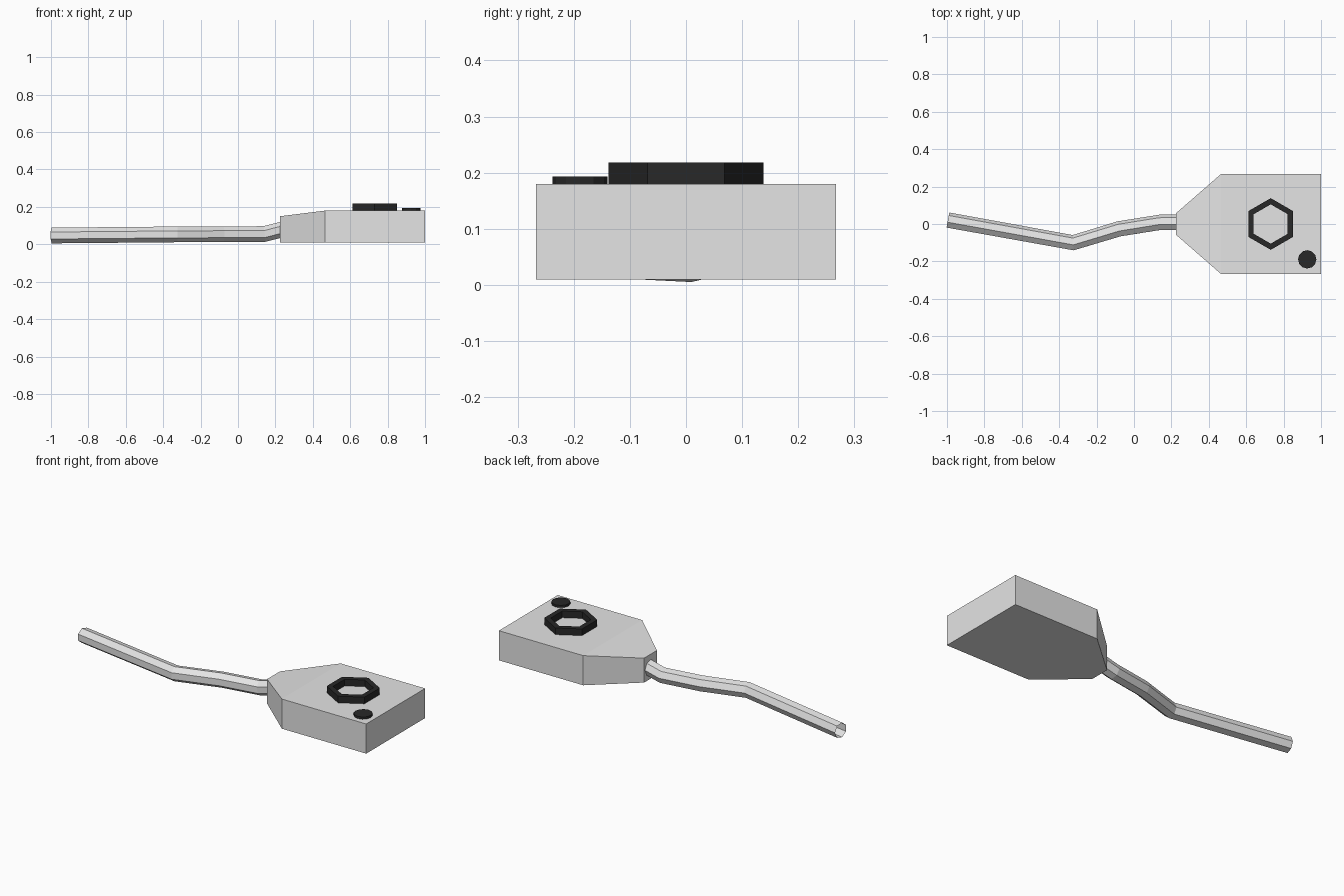
import bpy, bmesh, math
from mathutils import Vector

if "Cube" in bpy.data.objects:
    bpy.data.objects.remove(bpy.data.objects["Cube"])


def material(name, rgb, rough=0.6):
    m = bpy.data.materials.new(name)
    m.use_nodes = True
    m.diffuse_color = (*rgb, 1)
    node = m.node_tree.nodes["Principled BSDF"]
    node.inputs["Base Color"].default_value = (*rgb, 1)
    node.inputs["Roughness"].default_value = rough
    return m


GREY = material("light grey plastic", (0.78, 0.78, 0.78))
BLACK = material("black plastic", (0.021, 0.021, 0.021))


def finish(name, bm, mat):
    bmesh.ops.recalc_face_normals(bm, faces=bm.faces)
    mesh = bpy.data.meshes.new(name)
    bm.to_mesh(mesh)
    bm.free()
    mesh.materials.append(mat)
    obj = bpy.data.objects.new(name, mesh)
    bpy.context.collection.objects.link(obj)
    return obj


def ring_points(center, radius, sides, start=0.0):
    cx, cy, z = center
    angles = [start + math.tau * i / sides for i in range(sides)]
    return [(cx + radius * math.cos(a), cy + radius * math.sin(a), z) for a in angles]


def bridge(bm, a, b):
    n = len(a)
    for i in range(n):
        j = (i + 1) % n
        bm.faces.new((a[i], a[j], b[j], b[i]))


def add_ring(bm, points):
    return [bm.verts.new(p) for p in points]


# Housing: flat block whose back end tapers to the cable
BOTTOM, TOP, NECK_TOP = 0.01, 0.18, 0.15
half = [(0.225, 0.058), (0.465, 0.267), (1.0, 0.267)]
outline = half + [(x, -y) for x, y in reversed(half)]
bm = bmesh.new()
low = add_ring(bm, [(x, y, BOTTOM) for x, y in outline])
high = add_ring(bm, [(x, y, NECK_TOP if x < 0.3 else TOP) for x, y in outline])
bridge(bm, low, high)
bm.faces.new(low)
bm.faces.new((high[0], high[1], high[4], high[5]))
bm.faces.new((high[1], high[2], high[3], high[4]))
finish("housing", bm, GREY)

# Raised hexagonal rim on the housing
bm = bmesh.new()
loops = []
for radius, z in ((0.138, TOP), (0.138, 0.218), (0.105, 0.218), (0.105, TOP)):
    loops.append(add_ring(bm, ring_points((0.731, 0, z), radius, 6, math.pi / 2)))
for i in range(4):
    bridge(bm, loops[i], loops[(i + 1) % 4])
finish("hexagonal_rim", bm, BLACK)

# Small round button
bm = bmesh.new()
base, cap = [add_ring(bm, ring_points((0.926, -0.189, z), 0.049, 12)) for z in (TOP, 0.193)]
bridge(bm, base, cap)
bm.faces.new(base)
bm.faces.new(cap)
finish("button", bm, BLACK)

# Cable: open seven-sided tube swept along a bent path
path = [Vector(p) for p in ((-0.995, 0.019, 0.047), (-0.325, -0.102, 0.053),
                            (-0.08, -0.028, 0.054), (0.14, 0.007, 0.055),
                            (0.235, 0.007, 0.079))]
bm = bmesh.new()
rings = []
for i, p in enumerate(path):
    before = (p - path[i - 1]).normalized() if i else Vector()
    after = (path[i + 1] - p).normalized() if i + 1 < len(path) else Vector()
    along = (before + after).normalized()
    side = Vector((0, 0, 1)).cross(along).normalized()
    up = along.cross(side)
    rings.append(add_ring(bm, [p + side * u + up * v
                               for u, v, _ in ring_points((0, 0, 0), 0.043, 7)]))
for a, b in zip(rings, rings[1:]):
    bridge(bm, a, b)
finish("cable", bm, GREY)
